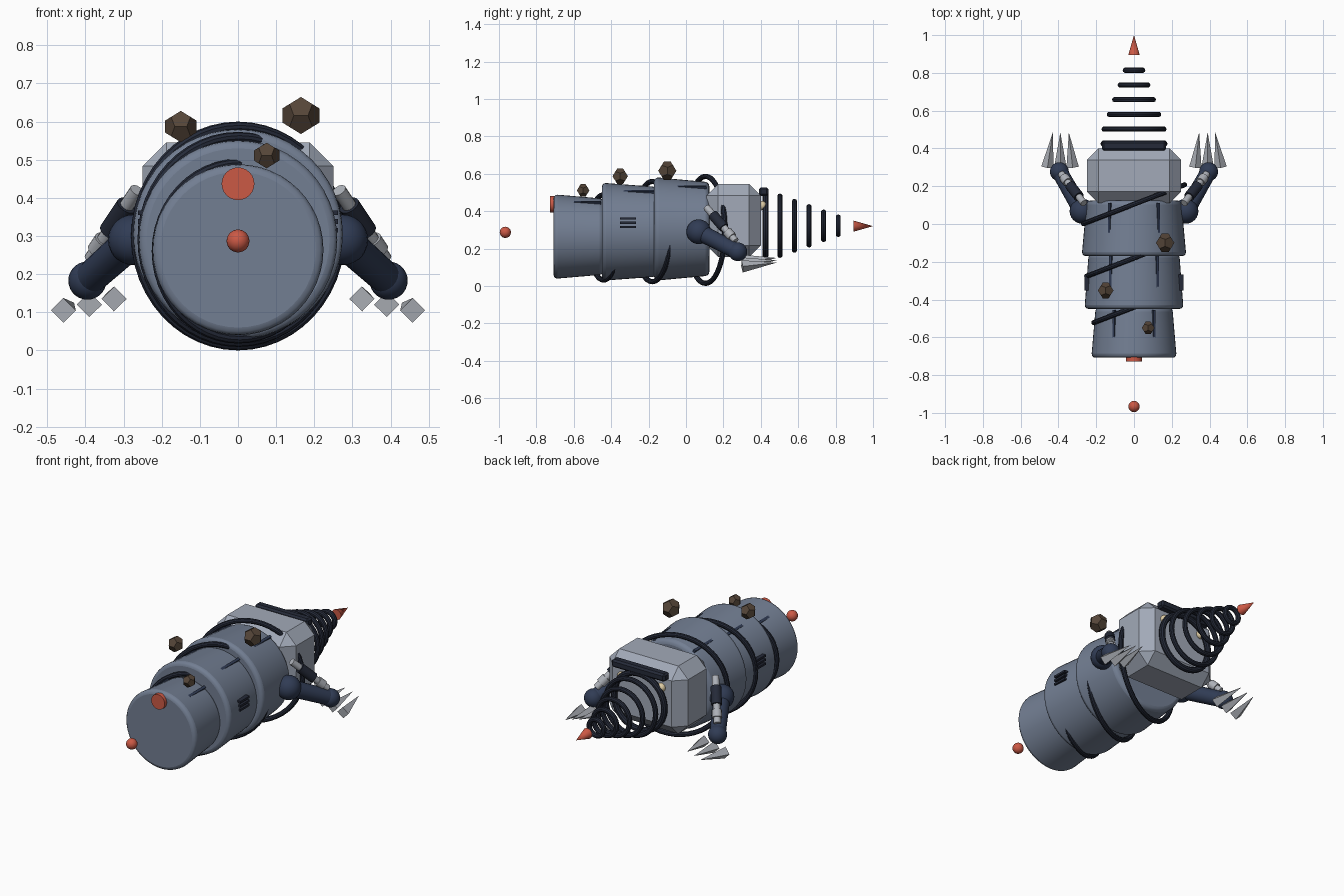
import bpy, bmesh, math
from mathutils import Vector

if "Cube" in bpy.data.objects:
    bpy.data.objects.remove(bpy.data.objects["Cube"])


def mat(name, r, g, b):
    m = bpy.data.materials.new(name)
    m.diffuse_color = (r, g, b, 1)
    m.use_nodes = True
    m.node_tree.nodes["Principled BSDF"].inputs["Base Color"].default_value = m.diffuse_color
    return m


BODY = mat("body_steel", .17, .21, .29)
HEAD = mat("head_steel", .36, .40, .48)
NAVY = mat("navy", .03, .045, .09)
DARK = mat("dark", .018, .023, .04)
RED = mat("red", .6, .1, .06)
SOIL = mat("soil", .09, .06, .04)
CLAW = mat("claw", .42, .44, .48)
CREAM = mat("cream", .75, .62, .38)


def finish(name, m, smooth=True):
    o = bpy.context.object
    o.name = name
    o.data.materials.append(m)
    if smooth:
        bpy.ops.object.shade_smooth_by_angle(angle=math.radians(35))
    return o


def ball(name, loc, r, m):
    bpy.ops.mesh.primitive_uv_sphere_add(segments=24, ring_count=14, radius=r, location=loc)
    return finish(name, m)


def rod(name, a, b, r1, r2, m, sides=20, smooth=True):
    """Cylinder or cone running from point a to point b."""
    a, b = Vector(a), Vector(b)
    bpy.ops.mesh.primitive_cone_add(vertices=sides, radius1=r1, radius2=r2, depth=(b - a).length,
                                    location=(a + b) / 2,
                                    rotation=(b - a).to_track_quat('Z', 'Y').to_euler())
    return finish(name, m, smooth)


def ring(name, y, z, R, r, m, turn=0):
    bpy.ops.mesh.primitive_torus_add(major_radius=R, minor_radius=r, major_segments=48,
                                     minor_segments=10, location=(0, y, z),
                                     rotation=(math.pi / 2, 0, math.radians(turn)))
    return finish(name, m)


def box(name, loc, size, m, bevel=0, roll=0):
    bpy.ops.mesh.primitive_cube_add(size=1, location=loc, rotation=(0, roll, 0))
    bpy.context.object.scale = size
    bpy.ops.object.transform_apply(location=False, rotation=False, scale=True)
    o = finish(name, m, False)
    if bevel:
        b = o.modifiers.new("chamfer", 'BEVEL')
        b.width, b.segments = bevel, 1
    return o


# body segments: tapered drums, wide at the rear, with a tilted band in front of each
for name, y0, y1, z, r0, r1, by, bz, bR in (
        ("rear", -.708, -.44, .264, .226, .203, -.44, .26, .228),
        ("middle", -.45, -.155, .29, .262, .24, -.18, .291, .268),
        ("front", -.17, .125, .305, .277, .25, .105, .3, .286)):
    o = rod(name + "_body_segment", (0, y0, z), (0, y1, z), r0, r1, BODY, 48)
    b = o.modifiers.new("round", 'BEVEL')
    b.width, b.segments, b.limit_method, b.angle_limit = .022, 3, 'ANGLE', math.radians(40)
    ring(name + "_band", by, bz, bR, .014, DARK, 21)
    # thin ribs that surface at the narrow end
    for s in (-1, 1):
        a = s * math.radians(30)
        rr = (r0 + r1) / 2 - .008
        box(name + "_rib", (rr * math.sin(a), (y0 + y1) / 2 + .02, z + rr * math.cos(a)),
            (.014, y1 - y0 - .07, .02), NAVY, 0, a)

# side vents
for s in (-1, 1):
    for z in (.315, .338, .361):
        box("side_vent", (s * .247, -.31, z), (.03, .085, .012), DARK)

# rear button and tail ball
rod("rear_button", (0, -.728, .437), (0, -.695, .437), .043, .043, RED, 24)
ball("tail_ball", (0, -.966, .287), .03, RED)

# head, visor and eyes
box("head", (0, .255, .35), (.5, .29, .39), HEAD, .062)
box("visor", (0, .415, .505), (.34, .05, .045), DARK, .01)
for s in (-1, 1):
    ball("eye", (s * .125, .405, .43), .025, CREAM)

# drill: separate rings shrinking toward the tip
ring("drill_collar", .425, .325, .16, .017, DARK)
for i, R in enumerate((.158, .13, .102, .073, .046)):
    ring("drill_ring", .502 + i * .078, .322, R, .014, DARK)
rod("drill_tip", (0, .895, .32), (0, 1, .32), .03, 0, RED, 16)

# arms with pistons and claws
for s in (-1, 1):
    def P(x, y, z):
        return Vector((s * x, y, z))
    shoulder, hand = P(.275, .068, .29), P(.395, .277, .183)
    ball("shoulder", shoulder, .066, NAVY)
    rod("arm", shoulder, hand, .046, .042, NAVY)
    ball("hand", hand, .05, NAVY)
    a, b = P(.265, .11, .42), P(.385, .265, .24)
    rod("piston_rod", a, b, .019, .019, CLAW, 12)
    rod("piston_sleeve", a.lerp(b, .22), a.lerp(b, .6), .028, .028, DARK, 16)
    rod("piston_joint", a.lerp(b, .72), a.lerp(b, .88), .026, .026, CLAW, 12)
    for bx, bz, tx, tz in ((.325, .135, .345, .15), (.39, .12, .39, .138), (.458, .105, .43, .125)):
        rod("claw", P(bx, .3, bz), P(tx, .485, tz), .033, 0, CLAW, 4, False)

# flying clods: dodecahedra
g = (1 + 5 ** .5) / 2
pts = [(x, y, z) for x in (-1, 1) for y in (-1, 1) for z in (-1, 1)]
for u in (-1 / g, 1 / g):
    for v in (-g, g):
        pts += [(0, u, v), (u, v, 0), (v, 0, u)]
for x, y, z, r in ((-.15, -.352, .587, .044), (.075, -.55, .511, .036), (.165, -.1, .616, .052)):
    bm = bmesh.new()
    for p in pts:
        bm.verts.new(Vector(p) * (r / 3 ** .5))
    bmesh.ops.convex_hull(bm, input=bm.verts[:])
    bmesh.ops.dissolve_limit(bm, angle_limit=.05, verts=bm.verts[:], edges=bm.edges[:])
    me = bpy.data.meshes.new("soil_clod")
    bm.to_mesh(me)
    bm.free()
    me.materials.append(SOIL)
    o = bpy.data.objects.new("soil_clod", me)
    o.location = (x, y, z)
    bpy.context.collection.objects.link(o)
